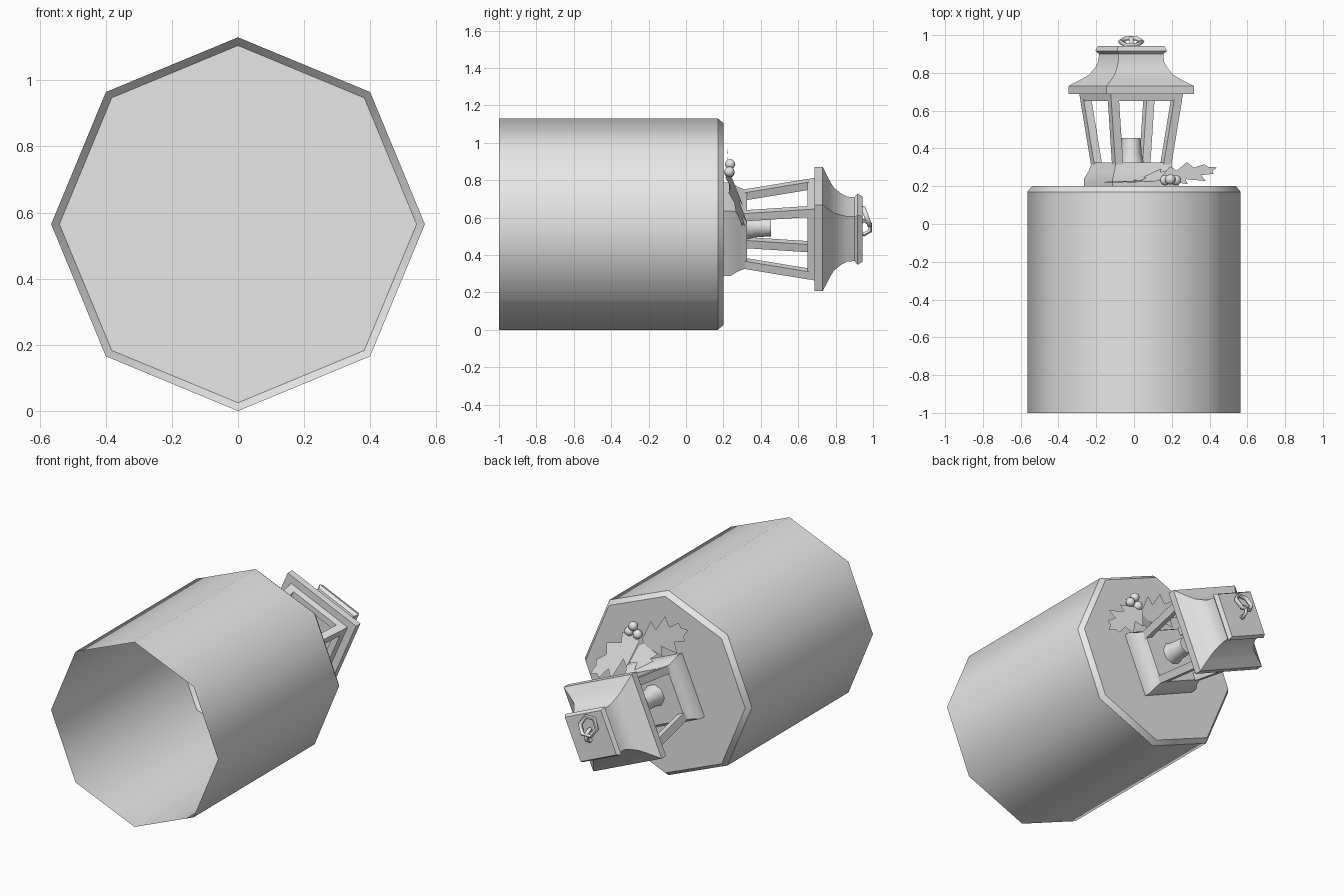
import bpy, bmesh, math
from mathutils import Vector

cube = bpy.data.objects.get("Cube")
if cube:
    bpy.data.objects.remove(cube, do_unlink=True)

grey = bpy.data.materials.new("plain grey")
grey.use_nodes = True
grey.diffuse_color = (0.8, 0.8, 0.8, 1)
grey.node_tree.nodes["Principled BSDF"].inputs["Base Color"].default_value = (0.8, 0.8, 0.8, 1)


def finish(obj, name, angle):
    obj.name = name
    obj.data.materials.append(grey)
    bpy.ops.object.select_all(action='DESELECT')
    obj.select_set(True)
    bpy.context.view_layer.objects.active = obj
    bpy.ops.object.shade_smooth_by_angle(angle=math.radians(angle))
    return obj


def from_bmesh(bm, name, angle, recalc=True):
    if recalc:
        bmesh.ops.recalc_face_normals(bm, faces=bm.faces)
    mesh = bpy.data.meshes.new(name)
    bm.to_mesh(mesh)
    bm.free()
    obj = bpy.data.objects.new(name, mesh)
    bpy.context.collection.objects.link(obj)
    return finish(obj, name, angle)


def stack(name, rings, sides, phase, angle=40, caps=(True, True), loop=False):
    """Skin polygon rings (radius, y, centre x, centre z) stacked along y."""
    bm = bmesh.new()
    rows = []
    for r, y, cx, cz in rings:
        turns = [phase + math.tau * i / sides for i in range(sides)]
        rows.append([bm.verts.new((cx + r * math.cos(t), y, cz + r * math.sin(t))) for t in turns])
    pairs = list(zip(rows, rows[1:]))
    if loop:
        pairs.append((rows[-1], rows[0]))
    for a, b in pairs:
        for i in range(sides):
            j = (i + 1) % sides
            bm.faces.new((a[i], a[j], b[j], b[i]))
    if not loop:
        for cap, row in zip(caps, (rows[0], rows[-1])):
            if cap:
                bm.faces.new(row)
    return from_bmesh(bm, name, angle)


# Octagonal barrel, open at the front, with a chamfered closed back
R, R_CAP = 0.565, 0.54
UP = math.pi / 2
open_ends = (False, False)
stack("barrel", [(R, -1, 0, R), (R, 0.17, 0, R)], 8, UP, 60, open_ends)
stack("barrel_chamfer", [(R, 0.17, 0, R), (R_CAP, 0.2, 0, R)], 8, UP, 60, open_ends)
stack("barrel_back", [(R_CAP, 0.2, 0, R), (0.1, 0.2, 0, R)], 8, UP, 60, (False, True))

# Square lantern, turned a little about its axis
CX, CZ = -0.015, 0.538
TURN = math.radians(111.4)
CORNER = 1.074


def lantern(name, profile, **options):
    return stack(name, [(e * CORNER, y, CX, CZ) for e, y in profile], 4, TURN, **options)


lantern("lantern_base", [(0.25, 0.198), (0.25, 0.24), (0.225, 0.28), (0.208, 0.325)])
lantern("lantern_top_frame", [(0.267, 0.65), (0.275, 0.69), (0.225, 0.69), (0.218, 0.65)], loop=True)
lantern("lantern_roof", [(0.332, 0.688), (0.332, 0.731), (0.265, 0.765), (0.222, 0.79),
                         (0.19, 0.83), (0.174, 0.86), (0.17, 0.905)], angle=35)
lantern("lantern_roof_cap", [(0.17, 0.9), (0.19, 0.917), (0.175, 0.943)], angle=20)

# Four leaning corner posts
for k in range(4):
    a = TURN + k * UP
    ends = [(0.032, y, CX + r * math.cos(a), CZ + r * math.sin(a)) for r, y in ((0.197, 0.315), (0.258, 0.66))]
    stack(f"lantern_post_{k + 1}", ends, 4, TURN)

# Candle
stack("candle", [(r, y, CX, 0.55) for r, y in ((0.068, 0.32), (0.056, 0.37), (0.05, 0.455))], 8, UP, 50)


# Hanging ring and its staple
def ring(name, centre, rotation, major, minor):
    bpy.ops.mesh.primitive_torus_add(location=centre, rotation=rotation, major_segments=6,
                                     minor_segments=5, major_radius=major, minor_radius=minor)
    finish(bpy.context.object, name, 75)


ring("hanging_ring", (CX, 0.965, 0.605), (math.radians(-70), 0, 0), 0.057, 0.013)
ring("ring_staple", (CX, 0.952, 0.547), (0, UP, 0), 0.036, 0.012)

# Spiky holly leaves: (position on midrib, position of edge, edge width)
EDGE = [(0, 0, 0.15), (0.2, 0.3, 0.95), (0.32, 0.34, 0.45), (0.5, 0.62, 1),
        (0.6, 0.64, 0.4), (0.78, 0.85, 0.5), (0.86, 0.87, 0.22)]


def leaf(name, root, tip, side):
    root, tip, side = Vector(root), Vector(tip), Vector(side)
    along = tip - root
    bm = bmesh.new()
    rib = [bm.verts.new(root + along * m) for m, e, w in EDGE]
    end = bm.verts.new(tip)
    for s in (1, -1):
        rim = [bm.verts.new(root + along * e + side * w * s) for m, e, w in EDGE]
        for i in range(len(EDGE) - 1):
            quad = [rib[i], rib[i + 1], rim[i + 1], rim[i]]
            bm.faces.new(quad[::s])
        bm.faces.new([rib[-1], end, rim[-1]][::s])
    from_bmesh(bm, name, 30)


leaf("leaf_upper", (0.13, 0.23, 0.8), (-0.17, 0.22, 0.95), (0.045, -0.005, 0.1))
leaf("leaf_outer", (0.15, 0.24, 0.82), (0.44, 0.3, 0.55), (0.05, -0.05, 0.08))
leaf("leaf_lower", (0.14, 0.235, 0.79), (0.03, 0.31, 0.55), (0.08, 0.03, -0.035))

# Berries
for k, place in enumerate([(0.165, 0.232, 0.84), (0.222, 0.232, 0.845), (0.192, 0.236, 0.885)]):
    bpy.ops.mesh.primitive_ico_sphere_add(subdivisions=2, radius=0.028, location=place)
    finish(bpy.context.object, f"berry_{k + 1}", 60)
